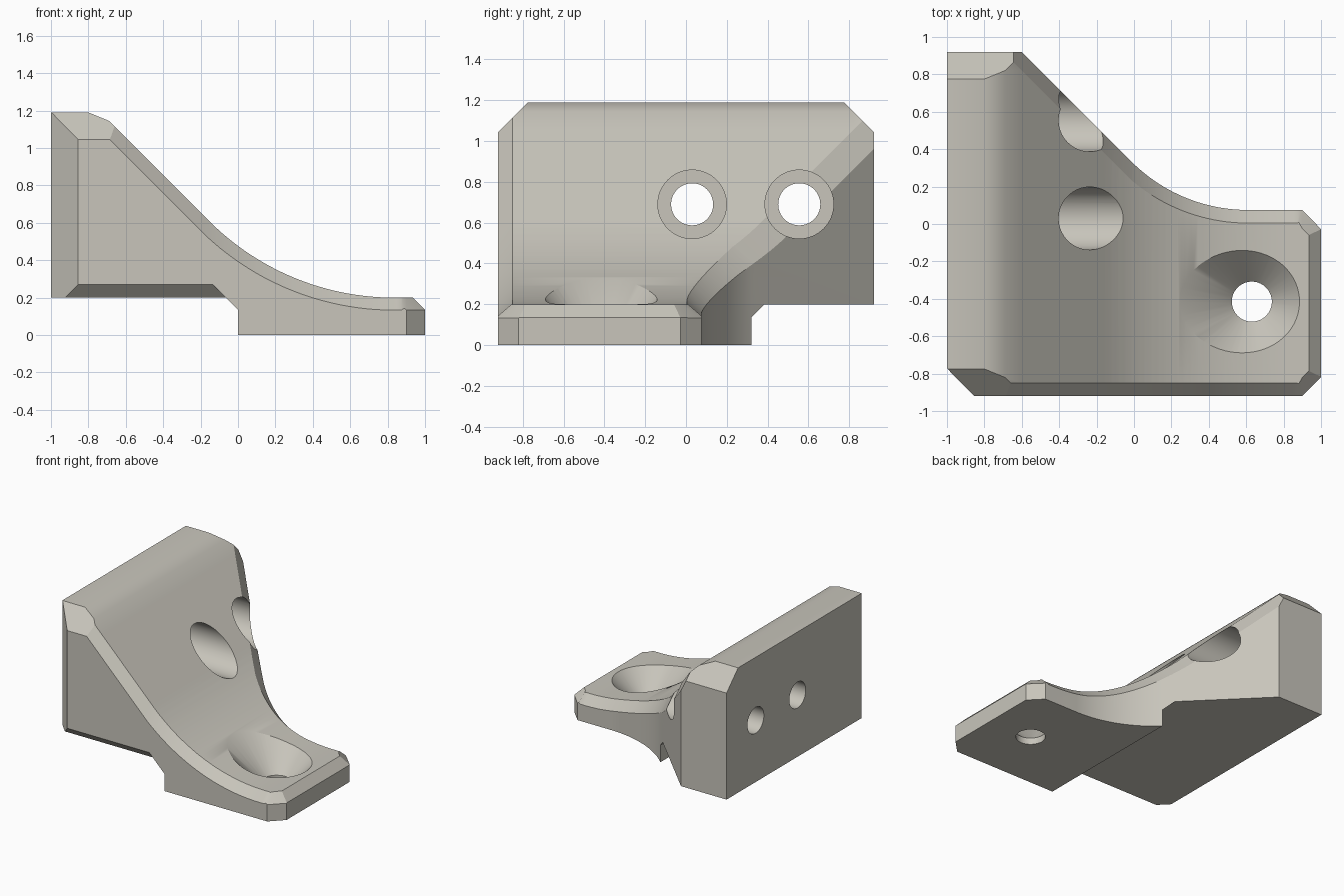
import bpy, bmesh, math

if "Cube" in bpy.data.objects:
    bpy.data.objects.remove(bpy.data.objects["Cube"])

stone = bpy.data.materials.new("warm_grey")
stone.diffuse_color = (0.58, 0.56, 0.50, 1)
stone.use_nodes = True
stone.node_tree.nodes["Principled BSDF"].inputs["Base Color"].default_value = stone.diffuse_color


def loft(name, rings):
    """Closed solid through a list of equal-sized rings of points."""
    bm = bmesh.new()
    vs = [[bm.verts.new(p) for p in r] for r in rings]
    n = len(rings[0])
    for a, b in zip(vs, vs[1:]):
        for i in range(n):
            j = (i + 1) % n
            bm.faces.new((a[i], a[j], b[j], b[i]))
    bm.faces.new(vs[0])
    bm.faces.new(vs[-1][::-1])
    bmesh.ops.recalc_face_normals(bm, faces=bm.faces)
    me = bpy.data.meshes.new(name)
    bm.to_mesh(me)
    bm.free()
    ob = bpy.data.objects.new(name, me)
    bpy.context.collection.objects.link(ob)
    me.materials.append(stone)
    return ob


def lathe(name, profile, place):
    """Round cutter: profile of (radius, along), placed by a function."""
    n = 64
    return loft(name, [[place(r * math.cos(2 * math.pi * i / n), r * math.sin(2 * math.pi * i / n), h)
                        for i in range(n)] for r, h in profile])


def combine(body, tool, op):
    m = body.modifiers.new(op, 'BOOLEAN')
    m.operation, m.object, m.solver = op, tool, 'EXACT'
    bpy.context.view_layer.objects.active = body
    bpy.ops.object.modifier_apply(modifier=m.name)
    bpy.data.objects.remove(tool, do_unlink=True)


def sweep_line(x, c, low, radius):
    """45 degree slope c - x that blends through an arc into a level: value, slope."""
    end = c - low + radius * (math.sqrt(2) - 1)
    if x >= end:
        return low, 0.0
    if x <= end - radius * math.sqrt(0.5):
        return c - x, -1.0
    u = end - x
    root = math.sqrt(radius ** 2 - u * u)
    return low + radius - root, -u / root


def height(x):
    return sweep_line(x, 0.455, 0.2, 1.4)


def back_edge(x):
    return sweep_line(x, 0.32, 0.075, 0.88)


# Side profile and plan outline, intersected into the bracket body
top = [(x, height(x)[0]) for x in [-0.155 + 0.99 * i / 28 for i in range(29)]]
profile = [(-1, 0.2), (-0.065, 0.2), (0, 0.135), (0, 0), (1, 0), (1, 0.135), (0.935, 0.2)]
profile += top[::-1] + [(-0.69, 1.145), (-0.8, 1.19), (-1, 1.19)]
bracket = loft("corner_bracket", [[(x, y, z) for x, z in profile] for y in (-1.2, 1.2)])

rear = [(x, back_edge(x)[0]) for x in [-0.012 + 0.622 * i / 28 for i in range(29)]]
plan = [(-1.1, -0.67), (-0.855, -0.92), (0.9, -0.92), (1.1, -0.72), (1.1, -0.13), (0.9, 0.075)]
plan += rear[::-1] + [(-0.6, 0.92), (-1.1, 0.92)]
combine(bracket, loft("plan", [[(x, y, z) for x, y in plan] for z in (-0.2, 1.4)]), 'INTERSECT')

# Chamfers that follow the sloping front and back edges
xs = [-0.75, -0.6, -0.4] + [-0.2 + 1.05 * i / 50 for i in range(51)] + [0.873, 0.9, 1.05]
for side in (-1, 1):
    rings = []
    for x in xs:
        z, dz = height(x)
        y, dy = back_edge(x) if side > 0 else (0.92, 0.0)
        if x >= 0.9:
            y, dy = y - (x - 0.9), -1.0
        a, b = 0.07 * math.hypot(1, dy), 0.067 * math.hypot(1, dz)
        rings.append([(x, side * (y - 1.6 * a), z + 0.6 * b),
                      (x, side * (y + 0.6 * a), z - 1.6 * b),
                      (x, side * (y + 0.6 * a), z + 0.6 * b)])
    combine(bracket, loft("edge_cut", rings), 'DIFFERENCE')

# Large chamfers on both ends of the top
for side in (-1, 1):
    tri = [(0.675, 1.29), (1.02, 0.945), (1.02, 1.29)]
    combine(bracket, loft("top_cut", [[(x, side * y, z) for y, z in tri] for x in (-1.1, -0.2)]), 'DIFFERENCE')

# Chamfer under the front of the wall, ending at the slanted step
tri = [(-0.97, 0.32), (-0.80, 0.15), (-0.97, 0.15)]
combine(bracket, loft("under_cut", [[(-1.1, y, z) for y, z in tri],
                                    [(0.135 - z, y, z) for y, z in tri]]), 'DIFFERENCE')

# Counterbored screw holes through the wall
for yc in (0.03, 0.555):
    shape = [(0.103, -1.1), (0.103, -0.78), (0.168, -0.78), (0.168, 0.4)]
    combine(bracket, lathe("wall_hole", shape, lambda u, v, h: (h, yc + u, 0.69 + v)), 'DIFFERENCE')

# Countersunk screw hole through the foot
shape = [(0.107, -0.1), (0.107, 0.052), (0.507, 0.452)]
combine(bracket, lathe("foot_hole", shape, lambda u, v, h: (0.63 + u, -0.415 + v, h)), 'DIFFERENCE')

bpy.ops.object.select_all(action='DESELECT')
bracket.select_set(True)
bpy.context.view_layer.objects.active = bracket
bpy.ops.object.shade_smooth_by_angle(angle=math.radians(28))
